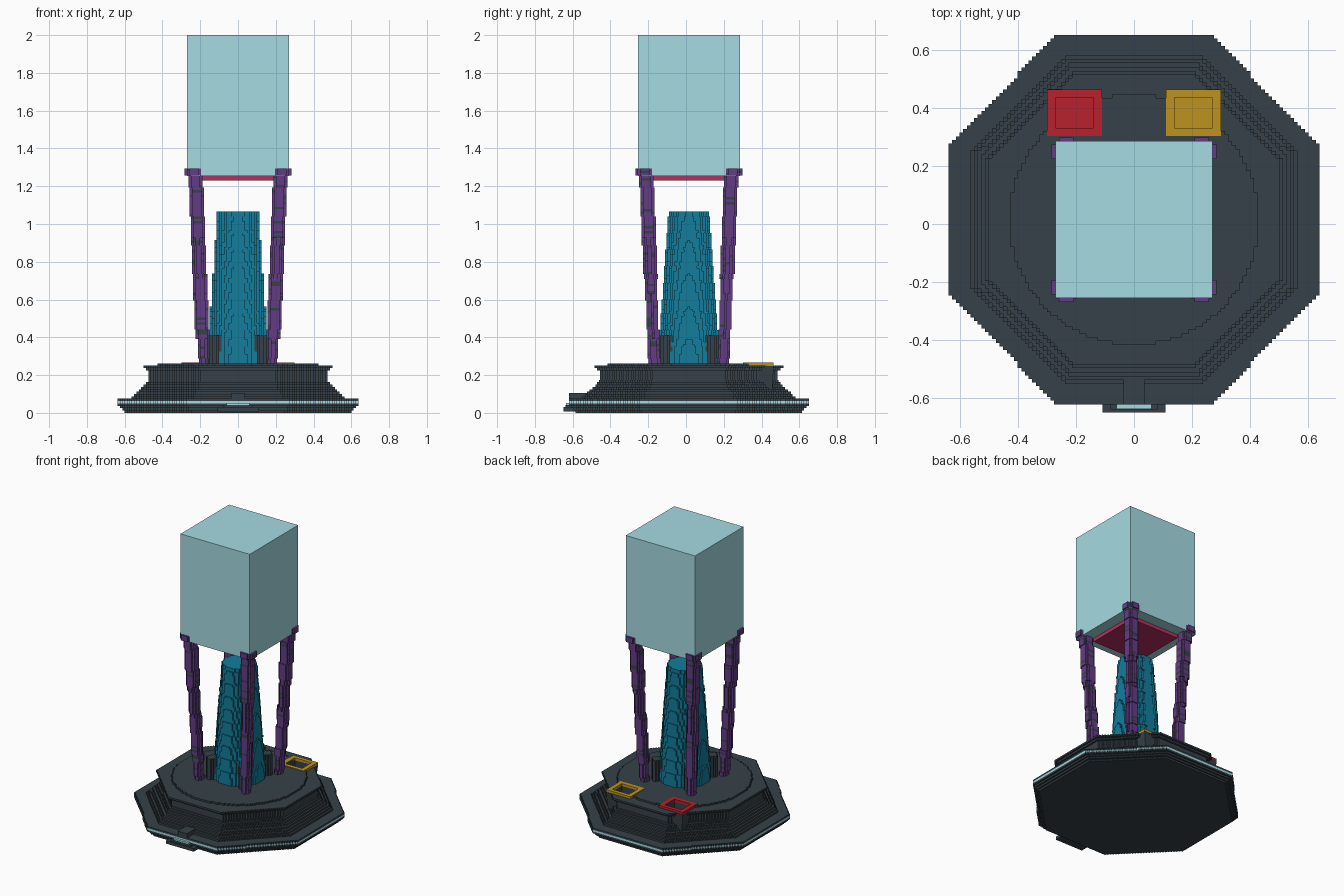
import bpy, bmesh, math, random

random.seed(4)
if "Cube" in bpy.data.objects:
    bpy.data.objects.remove(bpy.data.objects["Cube"], do_unlink=True)

STEP = 0.0125   # block size of the stepped style
CY = 0.015      # centre of the platform in y


def material(name, rgb):
    m = bpy.data.materials.new(name)
    m.use_nodes = True
    m.diffuse_color = (*rgb, 1)
    m.node_tree.nodes["Principled BSDF"].inputs["Base Color"].default_value = (*rgb, 1)
    return m


SLATE = material("dark slate", (0.037, 0.053, 0.065))
GLASS = material("pale aqua", (0.376, 0.71, 0.76))
TEAL = material("deep teal", (0.006, 0.205, 0.33))
PURPLE = material("purple", (0.127, 0.045, 0.235))
MAGENTA = material("magenta", (0.44, 0.03, 0.12))
RED = material("red", (0.485, 0.015, 0.026))
YELLOW = material("amber", (0.515, 0.296, 0.014))


def finish(name, bm, *mats):
    bmesh.ops.recalc_face_normals(bm, faces=bm.faces)
    mesh = bpy.data.meshes.new(name)
    bm.to_mesh(mesh)
    bm.free()
    for m in mats:
        mesh.materials.append(m)
    ob = bpy.data.objects.new(name, mesh)
    bpy.context.scene.collection.objects.link(ob)
    return ob


def octagon(a):
    return lambda y: min(a, a * math.sqrt(2) - abs(y))


def circle(r):
    return lambda y: math.sqrt(max(r * r - y * y, 0))


def layer(bm, width, size, z0, z1, cx=0, cy=CY, mat=0):
    """Extruded outline whose slanted edges are cut into block steps."""
    n = max(2, round(2 * size / STEP))
    h = 2 * size / n
    right = []
    for j in range(n):
        y = -size + j * h
        w = max(1, round(width(y + h / 2) / STEP)) * STEP
        if right and abs(right[-1][0] - w) < 1e-6:
            right[-1] = (w, y + h)
        else:
            right += [(w, y), (w, y + h)]
    pts = right + [(-x, y) for x, y in reversed(right)]
    low = [bm.verts.new((cx + x, cy + y, z0)) for x, y in pts]
    top = [bm.verts.new((cx + x, cy + y, z1)) for x, y in pts]
    faces = [bm.faces.new(low), bm.faces.new(top)]
    for i in range(len(pts)):
        k = (i + 1) % len(pts)
        faces.append(bm.faces.new((low[i], low[k], top[k], top[i])))
    for f in faces:
        f.material_index = mat
    return faces


def box(name, x, y, z, mat):
    bm = bmesh.new()
    bmesh.ops.create_cube(bm, size=1)
    for v in bm.verts:
        for i, (a, b) in enumerate((x, y, z)):
            v.co[i] = a if v.co[i] < 0 else b
    return finish(name, bm, mat)


# Platform foot: flared octagonal layers with a pale stripe
bm = bmesh.new()
foot = (0.60, 0.61, 0.622, 0.635, 0.635, 0.635, 0.565, 0.55, 0.54, 0.525, 0.51, 0.495)
for i, a in enumerate(foot):
    layer(bm, octagon(a), a, i * STEP, (i + 1) * STEP, mat=int(i == 4))
finish("platform_foot", bm, SLATE, GLASS)

# Drum with an overhanging rim and a round deck
bm = bmesh.new()
drum_sizes = (0.485, 0.475, 0.47, 0.47, 0.47, 0.47, 0.485, 0.50)
z = len(foot) * STEP
for a in drum_sizes:
    layer(bm, octagon(a), a, z, z + STEP)
    z += STEP
layer(bm, circle(0.43), 0.43, z, z + STEP)
drum = finish("drum", bm, SLATE)
deck_z = z + STEP

# Two hatches at the back, each a framed shaft in a supporting block
for side, mat, label in ((-1, RED, "red"), (1, YELLOW, "amber")):
    c = 0.205 * side
    block = box(label + "_hatch_block", (c - 0.095, c + 0.095), (0.31, 0.465),
                (0.10, 0.25), SLATE)
    for v in block.data.vertices:      # the underside tapers inward
        if v.co.z < 0.2:
            v.co.y -= 0.01
            v.co.x -= 0.015 * side
    cutter = box(label + "_shaft_cutter", (c - 0.065, c + 0.065), (0.33, 0.435),
                 (0.17, 0.4), SLATE)
    cutter.hide_render = True
    cutter.hide_viewport = True
    for target in (drum, block):
        mod = target.modifiers.new("shaft", "BOOLEAN")
        mod.operation = "DIFFERENCE"
        mod.object = cutter
        mod.solver = "EXACT"
        mod.use_self = True
    box(label + "_shaft_floor", (c - 0.065, c + 0.065), (0.33, 0.435), (0.168, 0.176), mat)
    for s in (-1, 1):
        x = c + s * 0.08
        box(label + "_frame_side", (x - 0.015, x + 0.015), (0.303, 0.462),
            (0.248, deck_z + 0.004), mat)
    for y0, y1 in ((0.303, 0.33), (0.435, 0.462)):
        box(label + "_frame_end", (c - 0.065, c + 0.065), (y0, y1),
            (0.248, deck_z + 0.004), mat)

# Front entrance
box("walkway", (-0.036, 0.036), (-0.62, -0.48), (0.07, 0.105), SLATE)
box("entrance_step", (-0.108, 0.108), (-0.648, -0.58), (0.008, 0.03), SLATE)
box("entrance_sill", (-0.08, 0.08), (-0.638, -0.58), (0.03, 0.042), SLATE)
box("entrance_light", (-0.06, 0.06), (-0.636, -0.58), (0.042, 0.052), GLASS)

# Tapering stepped tower
bm = bmesh.new()
count = 64
top_z = 1.065
h = (top_z - deck_z) / count
for i in range(count):
    r = 0.165 - 0.057 * i / (count - 1)
    layer(bm, circle(r), round(r / STEP * 2) * STEP / 2, deck_z + i * h, deck_z + (i + 1) * h)
finish("tower", bm, TEAL)

# Four leaning legs with scattered dark blocks, knobs and foot gussets
LEG_TOP = 1.295
for sx in (-1, 1):
    for sy in (-1, 1):
        bm = bmesh.new()
        n = 82
        h = (LEG_TOP - 0.25) / n
        for i in range(n):
            t = i / (n - 1)
            knob = 1.25 < 0.25 + i * h < 1.285
            c = round((0.183 + 0.043 * t) / STEP * 2) * STEP / 2 + (0.008 if knob else 0)
            r = 0.048 if knob else 0.03 + 0.01 * t
            faces = layer(bm, circle(r), round(r / STEP * 2) * STEP / 2,
                          0.25 + i * h, 0.25 + (i + 1) * h, c * sx, CY + c * sy)
            for f in faces[2:]:
                f.material_index = int(random.random() < 0.13)
        finish("leg", bm, PURPLE, SLATE)
        bm = bmesh.new()
        layer(bm, circle(0.033), 0.0375, 0.25, 0.41, 0.125 * sx, CY + 0.125 * sy)
        finish("leg_gusset", bm, SLATE)

# Large block on top with its underside plate
box("upper_block", (-0.27, 0.27), (CY - 0.27, CY + 0.27), (1.255, 2.0), GLASS)
box("underside_plate", (-0.19, 0.19), (CY - 0.19, CY + 0.19), (1.23, 1.256), MAGENTA)
